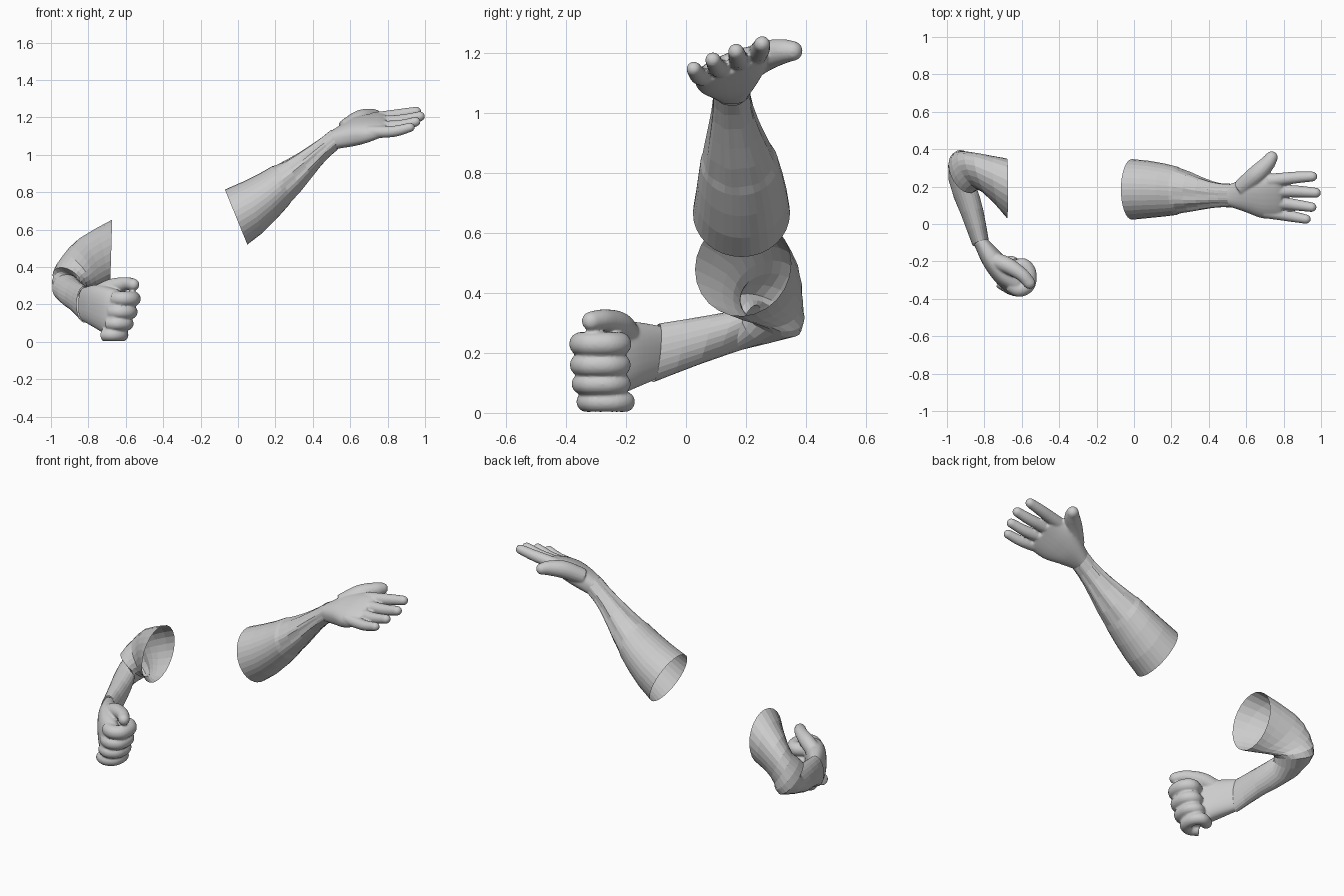
import bpy, bmesh, math
from mathutils import Vector as V

if "Cube" in bpy.data.objects:
    bpy.data.objects.remove(bpy.data.objects["Cube"])


def loft(bm, rings, n=24, power=1.0, caps=False, folds=None):
    """Skin rings given as (centre, half-axis u, half-axis v)."""
    rows = []
    for i, (c, u, v) in enumerate(rings):
        row = []
        for k in range(n):
            a = 2 * math.pi * k / n
            f = 1 + (folds[i] * math.cos(a * 8 + i * 0.4) if folds else 0)
            ca, sa = math.cos(a), math.sin(a)
            x = math.copysign(abs(ca) ** power, ca) * f
            y = math.copysign(abs(sa) ** power, sa) * f
            row.append(bm.verts.new(V(c) + V(u) * x + V(v) * y))
        rows.append(row)
    for a, b in zip(rows, rows[1:]):
        for k in range(n):
            j = (k + 1) % n
            bm.faces.new((a[k], a[j], b[j], b[k]))
    if caps:
        bm.faces.new(rows[0][::-1])
        bm.faces.new(rows[-1])


def blend(rings, steps):
    """Catmull-Rom resampling of a list of tuples of vectors."""
    out = []
    m = len(rings)
    for i in range(m - 1):
        p = [rings[max(0, min(m - 1, j))] for j in (i - 1, i, i + 1, i + 2)]
        for s in range(steps):
            t = s / steps
            out.append(tuple(
                (b * 2 + (c - a) * t + (a * 2 - b * 5 + c * 4 - d) * t * t
                 + (b * 3 - a - c * 3 + d) * t ** 3) * 0.5
                for a, b, c, d in zip(*[[V(q) for q in r] for r in p])))
    out.append(tuple(V(q) for q in rings[-1]))
    return out


def finger(bm, path, radii):
    """Tapered tube along a path with a round tip."""
    pts = blend([(p, (r, 0, 0)) for p, r in zip(path, radii)], 6)
    rings = []
    for i, (c, r) in enumerate(pts):
        t = (pts[min(i + 1, len(pts) - 1)][0] - pts[max(i - 1, 0)][0]).normalized()
        u = t.cross(V((0, 0, 1))).normalized()
        w = u.cross(t)
        rings.append((c, u * r.x, w * r.x))
    r = pts[-1][1].x
    for deg in (25, 50, 70, 85):
        a = math.radians(deg)
        rings.append((c + t * r * math.sin(a), u * r * math.cos(a), w * r * math.cos(a)))
    loft(bm, rings, 16, caps=True)


def finish(bm, name):
    bmesh.ops.recalc_face_normals(bm, faces=bm.faces)
    me = bpy.data.meshes.new(name)
    bm.to_mesh(me)
    bm.free()
    ob = bpy.data.objects.new(name, me)
    bpy.context.collection.objects.link(ob)
    return ob


def hand(name, palm, fingers):
    """Palm and fingers fused into one smooth skin."""
    bm = bmesh.new()
    loft(bm, blend(palm, 5), 32, 0.8, caps=True)
    for path, radii in fingers:
        finger(bm, path, radii)
    ob = finish(bm, name)
    m = ob.modifiers.new("fuse", 'REMESH')
    m.mode = 'VOXEL'
    m.voxel_size = 0.006
    m.use_smooth_shade = True
    s = ob.modifiers.new("soften", 'SMOOTH')
    s.iterations = 3


# raised sleeve, open at the shoulder end, creased towards the wrist
bm = bmesh.new()
loft(bm, [
    ((-.01, .185, .667), (0, .162, 0), (-.06, 0, .147)),
    ((.08, .185, .72), (0, .153, 0), (-.052, 0, .137)),
    ((.16, .182, .778), (0, .142, 0), (-.045, 0, .122)),
    ((.225, .178, .832), (0, .13, 0), (-.042, 0, .107)),
    ((.245, .176, .848), (0, .12, 0), (-.042, 0, .096)),
    ((.30, .17, .892), (0, .104, 0), (-.04, 0, .08)),
    ((.36, .162, .945), (0, .086, 0), (-.033, 0, .066)),
    ((.42, .156, 1.0), (0, .071, 0), (-.027, 0, .055)),
    ((.47, .153, 1.043), (0, .064, 0), (-.022, 0, .051)),
    ((.515, .152, 1.08), (0, .064, 0), (-.017, 0, .054)),
], 32, folds=[0, 0, 0, 0, .02, .04, .05, .05, .04, .02])
finish(bm, "raised_sleeve")

# bent sleeve, open at the shoulder end
bm = bmesh.new()
loft(bm, blend([
    ((-.678, .19, .488), (0, .16, .01), (.005, 0, .165)),
    ((-.79, .25, .43), (-.03, .125, 0), (-.055, .03, .125)),
    ((-.865, .285, .375), (-.05, .105, 0), (-.06, 0, .09)),
    ((-.91, .275, .325), (-.06, .10, -.02), (-.055, -.045, .07)),
    ((-.915, .21, .285), (-.078, .03, 0), (0, .025, .075)),
    ((-.865, .06, .243), (-.06, -.01, 0), (0, .02, .083)),
    ((-.82, -.10, .2), (-.043, -.015, 0), (0, .01, .098)),
], 2), 24)
finish(bm, "bent_sleeve")

# open hand, palm up
hand("open_hand", [
    ((.50, .152, 1.075), (0, .056, 0), (-.012, 0, .048)),
    ((.60, .155, 1.115), (0, .09, .03), (-.01, -.012, .06)),
    ((.68, .15, 1.138), (0, .115, .045), (0, -.017, .056)),
    ((.75, .147, 1.155), (0, .115, .048), (0, -.014, .042)),
    ((.79, .145, 1.16), (0, .105, .043), (0, -.01, .03)),
], [
    ([(.72, .232, 1.19), (.86, .248, 1.213), (.953, .254, 1.23)], [.036, .032, .027]),
    ([(.72, .178, 1.17), (.87, .174, 1.183), (.972, .167, 1.205)], [.036, .032, .027]),
    ([(.72, .12, 1.147), (.85, .104, 1.153), (.95, .09, 1.177)], [.036, .031, .026]),
    ([(.70, .065, 1.122), (.83, .043, 1.125), (.92, .026, 1.147)], [.034, .03, .025]),
    ([(.57, .19, 1.14), (.65, .26, 1.188), (.71, .32, 1.205), (.735, .355, 1.207)],
     [.045, .05, .042, .034]),
])

# closed fist
curl = [(-.66, -.325), (-.615, -.35), (-.568, -.325), (-.562, -.26), (-.595, -.222), (-.64, -.24)]
fist = [([(x + dx, y + dy, z) for x, y in curl], [r] * 6)
        for z, r, dx, dy in ((.23, .04, 0, 0), (.16, .038, -.015, 0),
                             (.097, .035, -.033, .003), (.037, .034, -.06, .018))]
fist.append(([(-.76, -.19, .25), (-.68, -.22, .292), (-.6, -.27, .31), (-.56, -.315, .306)],
             [.045, .044, .036, .033]))
hand("fist", [
    ((-.82, -.095, .2), (0, .01, .09), (-.035, -.015, 0)),
    ((-.755, -.19, .19), (0, 0, .115), (-.05, -.03, 0)),
    ((-.69, -.275, .165), (0, 0, .128), (-.043, -.043, 0)),
    ((-.635, -.33, .15), (.015, 0, .118), (-.03, -.038, 0)),
], fist)
